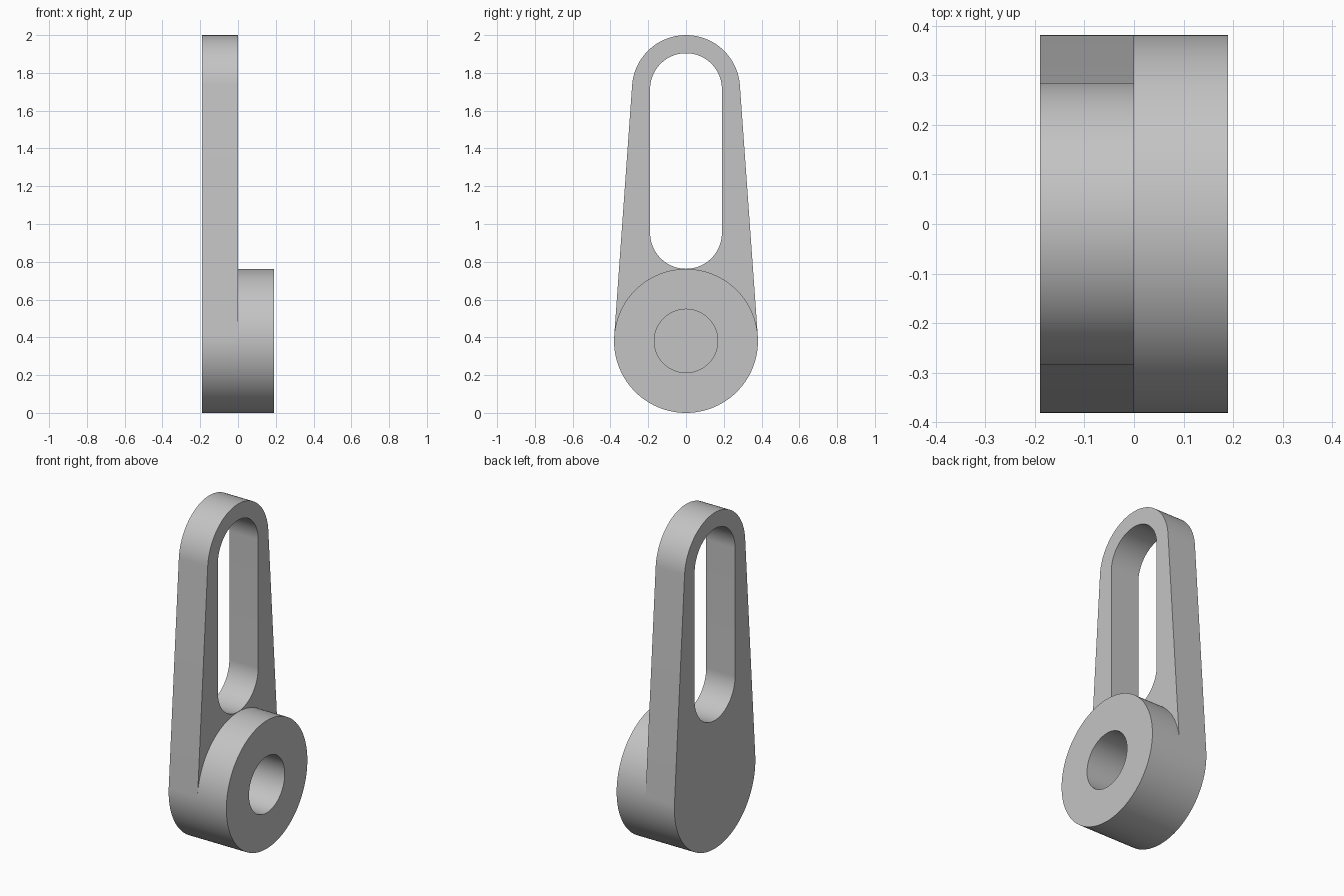
import bpy
import bmesh
from math import asin, cos, sin, pi

cube = bpy.data.objects.get("Cube")
if cube:
    bpy.data.objects.remove(cube, do_unlink=True)

# Main dimensions
T = 0.19                        # plate and boss thickness
R_LOW, Z_LOW = 0.381, 0.381     # round lower end and boss
R_TOP, Z_TOP = 0.286, 1.714     # round upper end
R_SLOT, Z_SLOT = 0.19, 0.953    # slot half width and lower centre
R_BORE, BORE_FLOOR = 0.168, -0.095
TILT = asin((R_LOW - R_TOP) / (Z_TOP - Z_LOW))

grey = bpy.data.materials.new("light grey")
grey.use_nodes = True
grey.diffuse_color = (0.55, 0.55, 0.55, 1)
grey.node_tree.nodes["Principled BSDF"].inputs["Base Color"].default_value = grey.diffuse_color


def arc(radius, z, start, end, steps=64):
    """Points (y, z) along an arc, both ends included."""
    angles = [start + (end - start) * i / steps for i in range(steps + 1)]
    return [(radius * cos(a), z + radius * sin(a)) for a in angles]


def prism(name, profile, x0, x1):
    """Solid made by extruding a (y, z) profile along x."""
    bm = bmesh.new()
    face = bm.faces.new([bm.verts.new((x0, y, z)) for y, z in profile])
    result = bmesh.ops.extrude_face_region(bm, geom=[face])
    moved = [v for v in result["geom"] if isinstance(v, bmesh.types.BMVert)]
    bmesh.ops.translate(bm, verts=moved, vec=(x1 - x0, 0, 0))
    bmesh.ops.recalc_face_normals(bm, faces=bm.faces)
    mesh = bpy.data.meshes.new(name)
    bm.to_mesh(mesh)
    bm.free()
    mesh.materials.append(grey)
    obj = bpy.data.objects.new(name, mesh)
    bpy.context.collection.objects.link(obj)
    return obj


def finish(obj, cutters):
    """Cut the openings, then smooth the curved walls."""
    bpy.ops.object.select_all(action="DESELECT")
    bpy.context.view_layer.objects.active = obj
    obj.select_set(True)
    for cutter in cutters:
        mod = obj.modifiers.new("cut", "BOOLEAN")
        mod.operation = "DIFFERENCE"
        mod.solver = "EXACT"
        mod.object = cutter
        bpy.ops.object.modifier_apply(modifier=mod.name)
    bpy.ops.object.shade_smooth_by_angle(angle=pi / 6)


# Tapered arm plate with two round ends
lower = arc(R_LOW, Z_LOW, pi - TILT, 2 * pi + TILT)
upper = arc(R_TOP, Z_TOP, TILT, pi - TILT)
arm = prism("arm_plate", lower + upper, -T, 0)

# Round boss, sharing the lower end's outline
boss = prism("boss", lower + arc(R_LOW, Z_LOW, TILT, pi - TILT)[1:-1], 0, T)

# Cutters for the long slot and the blind bore
slot = prism("slot_cutter", arc(R_SLOT, Z_SLOT, pi, 2 * pi) + arc(R_SLOT, Z_TOP, 0, pi), -2 * T, T)
bore = prism("bore_cutter", arc(R_BORE, Z_LOW, 0, 2 * pi)[:-1], BORE_FLOOR, 2 * T)

finish(arm, [slot, bore])
finish(boss, [bore])

for cutter in (slot, bore):
    bpy.data.objects.remove(cutter, do_unlink=True)
